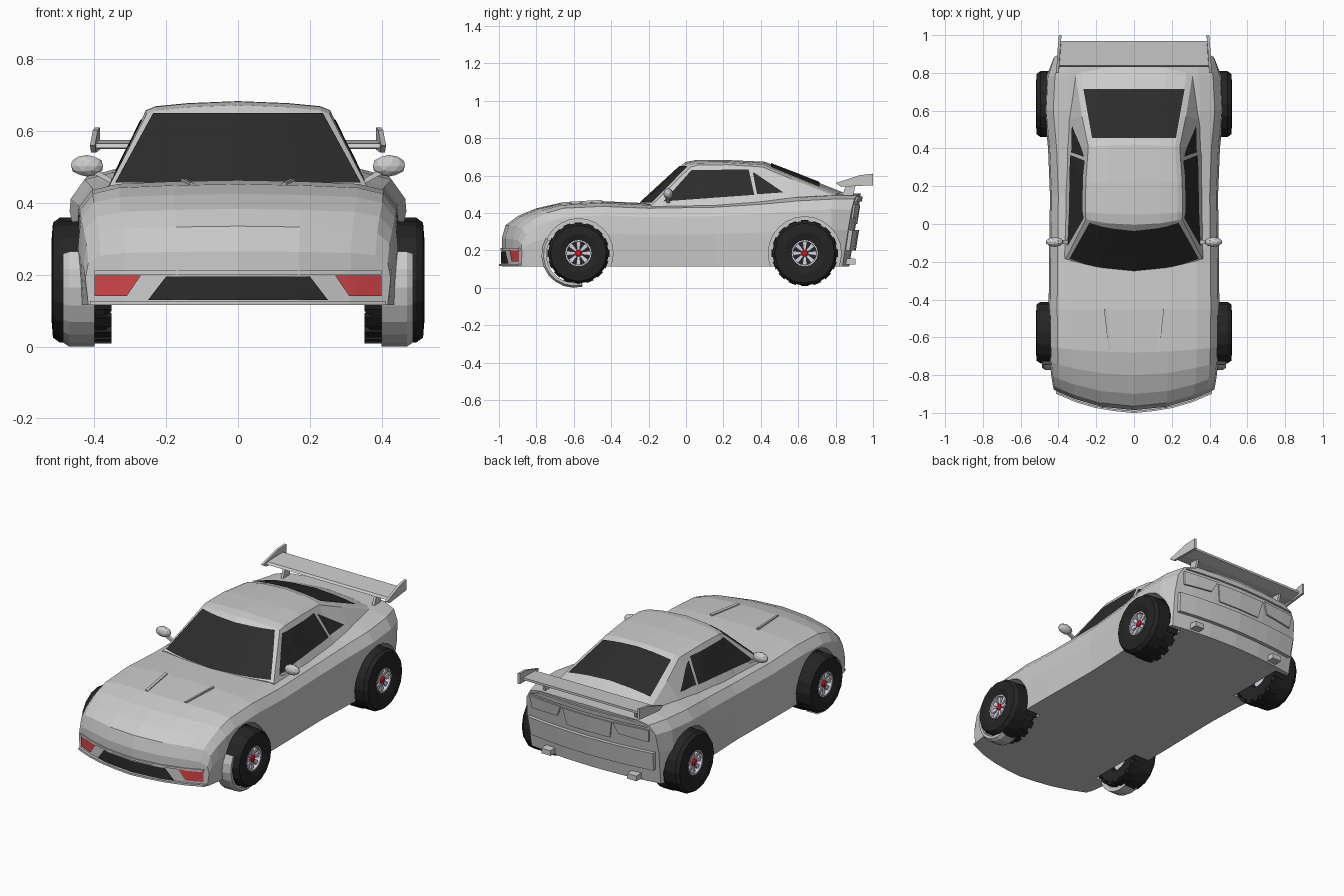
import bpy, bmesh
from math import sin, cos, pi, radians
from mathutils import Vector, Matrix
from mathutils.bvhtree import BVHTree

if "Cube" in bpy.data.objects:
    bpy.data.objects.remove(bpy.data.objects["Cube"])


def mat(name, *c):
    m = bpy.data.materials.new(name)
    m.diffuse_color = (*c, 1)
    m.use_nodes = True
    m.node_tree.nodes["Principled BSDF"].inputs["Base Color"].default_value = m.diffuse_color
    return m


GLASS = mat("dark_glass", .025, .025, .025)
RUBBER = mat("rubber", .018, .018, .018)
RIM = mat("rim_metal", .68, .66, .76)
RED = mat("hub_red", .9, .01, .02)
LAMP = mat("lamp_red", .65, .06, .07)


def finish(name, bm, m=None, mirror=False):
    bmesh.ops.recalc_face_normals(bm, faces=bm.faces)
    me = bpy.data.meshes.new(name)
    bm.to_mesh(me)
    ob = bpy.data.objects.new(name, me)
    bpy.context.collection.objects.link(ob)
    if m:
        me.materials.append(m)
    if mirror:
        ob.modifiers.new("mirror", "MIRROR")
    return ob


def loft(sections, k):
    """Skin mirrored half sections; caps use k quads per side plus end polygons."""
    bm, rings = bmesh.new(), []
    H = len(sections[0])
    n = 2 * H - 2
    for s in sections:
        pts = s + [(-x, y, z) for x, y, z in s[-2:0:-1]]
        rings.append([bm.verts.new(p) for p in pts])
    for a, b in zip(rings, rings[1:]):
        for i in range(n):
            bm.faces.new((a[i], a[(i + 1) % n], b[(i + 1) % n], b[i]))
    for r in (rings[0], rings[-1]):
        if not k:
            bm.faces.new(r)
            continue
        for side in (1, -1):
            for i in range(k):
                q = (i, i + 1, H - 2 - i, H - 1 - i)
                bm.faces.new([r[(side * j) % n] for j in q])
            bm.faces.new([r[(side * j) % n] for j in range(k, H - k)])
    bmesh.ops.recalc_face_normals(bm, faces=bm.faces)
    return bm


def add_hull(bm, pts):
    vs = [bm.verts.new(p) for p in pts]
    res = bmesh.ops.convex_hull(bm, input=vs)
    junk = [v for v in res["geom_interior"] if isinstance(v, bmesh.types.BMVert)]
    bmesh.ops.delete(bm, geom=junk, context="VERTS")


def prism(name, yz, x0, x1, m=None, mirror=False):
    bm = bmesh.new()
    add_hull(bm, [(x, y, z) for x in (x0, x1) for y, z in yz])
    return finish(name, bm, m, mirror)


def lathe(bm, prof, cy, cz, segs, a0=0, a1=360):
    """Turn an (x, radius) profile about the wheel axle."""
    full = a1 - a0 == 360
    rows = []
    for i in range(segs + (not full)):
        a = radians(a0 + (a1 - a0) * i / segs)
        rows.append([bm.verts.new((x, cy + r * cos(a), cz + r * sin(a))) for x, r in prof])
    for i in range(segs):
        a, b = rows[i], rows[(i + 1) % len(rows)]
        for j in range(len(prof) - 1):
            bm.faces.new((a[j], a[j + 1], b[j + 1], b[j]))


def patch(name, tree, corners, d, off=.005, m=None, mirror=False, thick=0, n=8):
    """Four-cornered panel projected along d on to a surface."""
    bm, d = bmesh.new(), Vector(d)
    a, b, c, e = map(Vector, corners)
    g, missed = [], []
    for i in range(n + 1):
        for j in range(n + 1):
            u, v = i / n, j / n
            p = a.lerp(b, u).lerp(e.lerp(c, u), v)
            hit = tree.ray_cast(p, d)[0]
            g.append(bm.verts.new((hit or p) - d * off))
            if not hit:
                missed.append(g[-1])
    for i in range(n):
        for j in range(n):
            q = i * (n + 1) + j
            bm.faces.new((g[q], g[q + 1], g[q + n + 2], g[q + n + 1]))
    bmesh.ops.delete(bm, geom=missed, context="VERTS")
    if thick:
        res = bmesh.ops.extrude_face_region(bm, geom=bm.faces[:])
        for v in res["geom"]:
            if isinstance(v, bmesh.types.BMVert):
                v.co += d * thick
    return finish(name, bm, m, mirror)


# lower body: one section shape scaled along the car, bowed at nose and tail
shape = [(0, 1), (.4, .99), (.74, .97), (.9, .92), (.98, .78), (1, .5), (.98, 0), (.74, 0), (.4, 0), (0, 0)]
stations = [(-.985, .425, .265, .6), (-.965, .43, .335, .6), (-.9, .438, .383, .5), (-.8, .446, .425, .35),
            (-.68, .449, .452, .15), (-.45, .452, .463, 0), (-.2, .45, .452, 0), (.15, .445, .458, 0),
            (.4, .455, .475, 0), (.6, .475, .495, 0), (.8, .465, .505, -.1), (.935, .43, .505, -.2)]
secs = []
for y, w, zt, bend in stations:
    shear = .16 if y > .9 else 0
    secs.append([(fx * w, y + bend * (fx * w) ** 2 - shear * (zt - .115) * (1 - fz), .115 + (zt - .115) * fz)
                 for fx, fz in shape])
bm = loft(secs, 2)
body_tree = BVHTree.FromBMesh(bm)
body = finish("body", bm)

# wheel arches cut from the body
bm = bmesh.new()
for y, r in ((-.575, .185), (.635, .195)):
    for s in (1, -1):
        M = Matrix.Translation((s * .475, y, .185)) @ Matrix.Rotation(pi / 2, 4, "Y")
        bmesh.ops.create_cone(bm, cap_ends=True, segments=24, radius1=r, radius2=r, depth=.26, matrix=M)
cutter = finish("arch_cutter", bm)
cutter.hide_render = True
mod = body.modifiers.new("arches", "BOOLEAN")
mod.object, mod.operation, mod.solver = cutter, "DIFFERENCE", "EXACT"
bpy.context.view_layer.objects.active = body
bpy.ops.object.modifier_apply(modifier="arches")
bpy.data.objects.remove(cutter)

# cabin: y, crown z, roof half width, roof edge z, base half width, base z, bow
secs = []
for y, zc, xt, zt, xb, zb, bend in [(-.245, .452, .362, .446, .375, .42, .46), (-.005, .672, .255, .652, .37, .42, .46),
                                    (.05, .682, .257, .662, .37, .42, .2), (.22, .683, .255, .664, .37, .42, 0),
                                    (.42, .674, .242, .652, .37, .43, -.2), (.6, .605, .275, .585, .37, .44, -.4),
                                    (.84, .51, .31, .497, .34, .45, -.5)]:
    secs.append([(x, y + bend * x * x, z) for x, z in
                 [(0, zc), (xt * .55, zc - (zc - zt) * .3), (xt * .9, zc - (zc - zt) * .75), (xt, zt - .006),
                  (xb, zb), (0, zb)]])
bm = loft(secs, 0)
cabin_tree = BVHTree.FromBMesh(bm)
finish("cabin", bm)

# windows
patch("windscreen", cabin_tree, [(-.342, -2, .456), (.342, -2, .456), (.236, -2, .65), (-.236, -2, .65)],
      (0, 1, 0), .008, GLASS)
patch("rear_window", cabin_tree, [(-.222, .455, 2), (.222, .455, 2), (.268, .715, 2), (-.268, .715, 2)],
      (0, 0, -1), .006, GLASS)
patch("side_window", cabin_tree, [(2, -.12, .462), (2, .365, .497), (2, .335, .632), (2, .03, .63)],
      (-1, 0, 0), .003, GLASS, True)
patch("quarter_window", cabin_tree, [(2, .38, .5), (2, .52, .51), (2, .37, .612), (2, .357, .618)],
      (-1, 0, 0), .003, GLASS, True)

# nose: grille, lamps, splitter
F = (0, 1, 0)
patch("grille", body_tree, [(-.25, -2, .13), (.25, -2, .13), (.2, -2, .195), (-.2, -2, .195)], F, .005, GLASS)
patch("front_lamp", body_tree, [(.31, -2, .14), (.4, -2, .14), (.4, -2, .198), (.27, -2, .198)], F, .005, LAMP, True)
patch("front_splitter", body_tree, [(-.412, -2, .116), (.412, -2, .116), (.412, -2, .127), (-.412, -2, .127)],
      F, .016, thick=.03)
patch("nose_ledge", body_tree, [(-.4, -2, .2), (.4, -2, .2), (.4, -2, .212), (-.4, -2, .212)], F, .008, thick=.02)

# hood vent: low side ridges
bm = bmesh.new()
add_hull(bm, [(x, y, z) for x0, y, z in [(.12, -.67, .451), (.145, -.45, .464)]
              for x in (x0, x0 + .014) for z in (z - .02, z + .003)])
finish("hood_vent_ridge", bm, None, True)

# tail: bumper, lip, lamps, plate panel, exhausts
B = (0, -1, 0)
patch("rear_bumper", body_tree, [(-.4, 2, .2), (.4, 2, .2), (.41, 2, .31), (-.41, 2, .31)], B, .022, thick=.04)
patch("tail_lip", body_tree, [(-.38, 2, .462), (.38, 2, .462), (.31, 2, .488), (-.31, 2, .488)], B, .012, thick=.03)
patch("tail_lamp", body_tree, [(.2, 2, .38), (.38, 2, .37), (.39, 2, .445), (.17, 2, .445)], B, .01, None, True, .02)
patch("plate_panel", body_tree, [(-.14, 2, .34), (.14, 2, .34), (.16, 2, .44), (-.16, 2, .44)], B, .007, thick=.02)
prism("exhaust", [(.83, .125), (.905, .125), (.905, .155), (.83, .16)], .25, .31, None, True)

# rear wing
prism("wing_blade", [(.83, .553), (.84, .565), (.97, .575), (.97, .562), (.9, .55)], -.395, .395)
bm = bmesh.new()
add_hull(bm, [(x + t, y, z) for x, y, z in [(.398, .8, .56), (.395, .83, .54), (.384, 1, .548), (.384, 1, .61),
                                            (.39, .93, .602)] for t in (0, .014)])
finish("wing_endplate", bm, None, True)
prism("wing_strut", [(.83, .48), (.89, .48), (.91, .56), (.86, .56)], .29, .305, None, True)

# door mirrors
bm = bmesh.new()
bmesh.ops.create_icosphere(bm, subdivisions=2, radius=1, matrix=Matrix.Translation((.42, -.095, .503)) @
                           Matrix.Diagonal((.047, .026, .03, 1)))
add_hull(bm, [(x, y, z + d) for x, z in ((.35, .452), (.41, .485)) for y in (-.105, -.085) for d in (0, .015)])
finish("door_mirror", bm, None, True)

# wheels
for tag, cy, r in (("front", -.575, .166), ("rear", .635, .178)):
    cz = .185
    bm = bmesh.new()
    lathe(bm, [(.42, .07), (.365, .08), (.355, r * .9), (.37, r * .98), (.495, r * .98), (.515, r * .9),
               (.519, r * .62), (.507, .07), (.44, .066)], cy, cz, 16)
    for i in range(16):  # tread blocks on the inner shoulder
        c = 2 * pi * i / 16
        add_hull(bm, [(x, cy + q * cos(c + t), cz + q * sin(c + t)) for x in (.352, .42)
                      for q in (r * .9, r) for t in (-.12, .12)])
    finish(tag + "_tyre", bm, RUBBER, True)
    bm = bmesh.new()
    lathe(bm, [(.4, .001), (.4, .085)], cy, cz, 16)
    lathe(bm, [(.44, .07), (.508, .07), (.508, .063), (.46, .06)], cy, cz, 16)
    for i in range(8):  # spokes
        c = 2 * pi * i / 8
        add_hull(bm, [(x, cy + q * cos(c) - t * sin(c), cz + q * sin(c) + t * cos(c))
                      for x, q, w in ((.478, .012, .006), (.494, .012, .006), (.485, .065, .013), (.498, .065, .013))
                      for t in (-w, w)])
    finish(tag + "_rim", bm, RIM, True)
    bm = bmesh.new()
    lathe(bm, [(.465, .001), (.465, .068)], cy, cz, 16)
    finish(tag + "_brake_disc", bm, RUBBER, True)
    bm = bmesh.new()
    lathe(bm, [(.47, .019), (.502, .019), (.507, .012), (.507, .001)], cy, cz, 10)
    finish(tag + "_hub", bm, RED, True)

# grey guard hugging the leading side of each front wheel
bm = bmesh.new()
lathe(bm, [(.4, .15), (.4, .176), (.47, .176), (.487, .165), (.487, .15), (.4, .15)], -.597, .176, 8, 150, 285)
finish("front_wheel_guard", bm, None, True)
